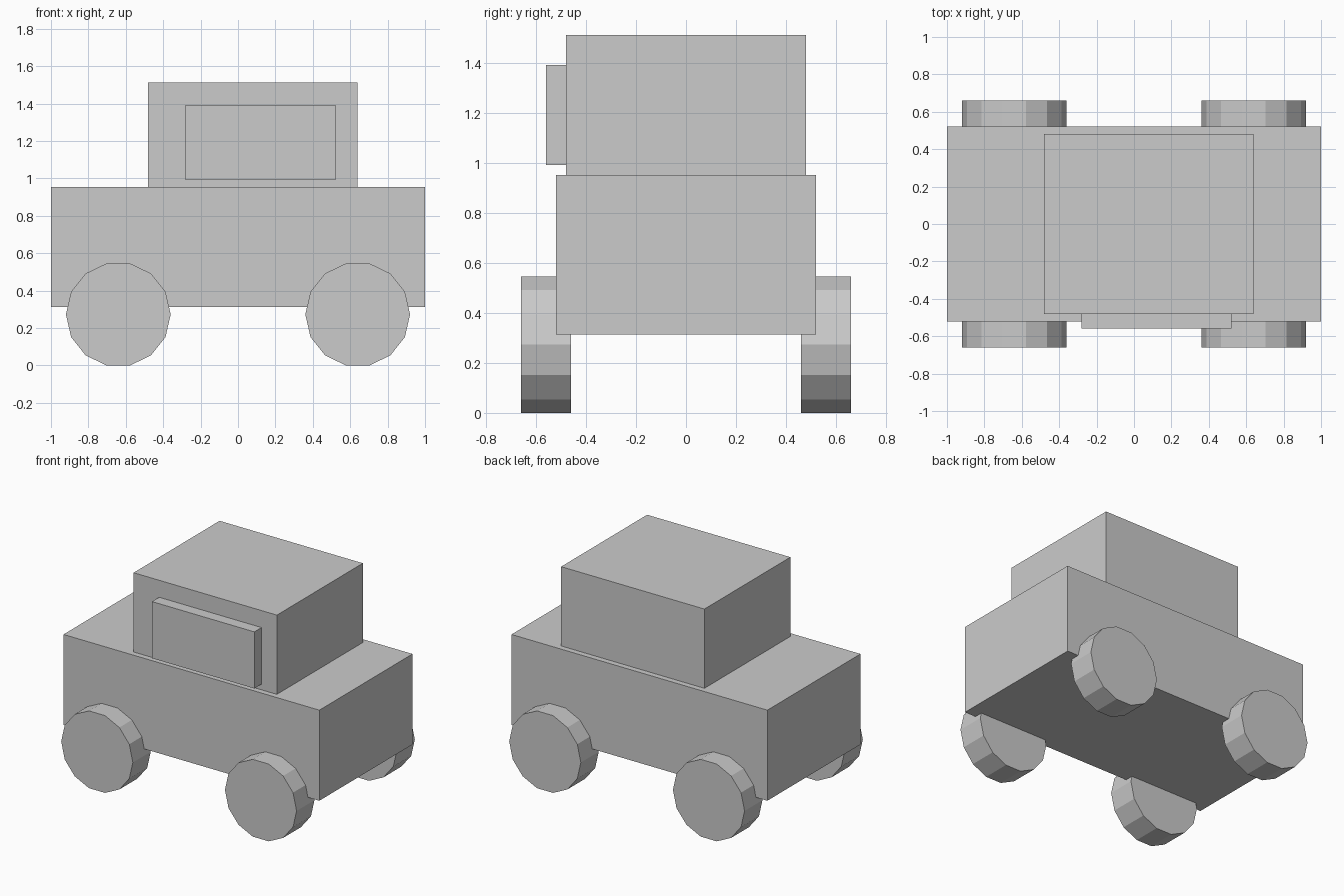
import bpy
import bmesh
from math import cos, sin, pi
from mathutils import Vector

default = bpy.data.objects.get("Cube")
if default:
    bpy.data.objects.remove(default, do_unlink=True)

# One plain grey for the whole model
GREY = (0.6, 0.6, 0.6, 1.0)
grey = bpy.data.materials.new("plain grey")
grey.use_nodes = True
grey.diffuse_color = GREY
grey.node_tree.nodes["Principled BSDF"].inputs["Base Color"].default_value = GREY


def prism(name, outline, y_front, y_back):
    """Extrude an x/z outline from y_front to y_back."""
    bm = bmesh.new()
    face = bm.faces.new([bm.verts.new((x, y_front, z)) for x, z in outline])
    extruded = bmesh.ops.extrude_face_region(bm, geom=[face], use_keep_orig=True)
    moved = [v for v in extruded["geom"] if isinstance(v, bmesh.types.BMVert)]
    bmesh.ops.translate(bm, verts=moved, vec=Vector((0, y_back - y_front, 0)))
    bmesh.ops.recalc_face_normals(bm, faces=bm.faces)
    mesh = bpy.data.meshes.new(name)
    bm.to_mesh(mesh)
    bm.free()
    mesh.materials.append(grey)
    obj = bpy.data.objects.new(name, mesh)
    bpy.context.collection.objects.link(obj)
    return obj


def box(name, x0, x1, y0, y1, z0, z1):
    return prism(name, [(x0, z0), (x1, z0), (x1, z1), (x0, z1)], y0, y1)


# Body, cabin and the raised window panel on the front side
box("body", -1, 1, -0.52, 0.52, 0.313, 0.953)
box("cabin", -0.48, 0.64, -0.48, 0.48, 0.953, 1.513)
box("window_panel", -0.28, 0.52, -0.56, -0.48, 0.993, 1.393)

# Four faceted wheels resting on a flat facet
SIDES, RADIUS = 14, 0.28
axle_height = RADIUS * cos(pi / SIDES)
for x, end in ((-0.64, "right"), (0.64, "left")):
    rim = [(x + RADIUS * cos(2 * pi * i / SIDES),
            axle_height + RADIUS * sin(2 * pi * i / SIDES)) for i in range(SIDES)]
    for y, side in ((-0.56, "front"), (0.56, "back")):
        prism(f"{side}_{end}_wheel", rim, y - 0.1, y + 0.1)
